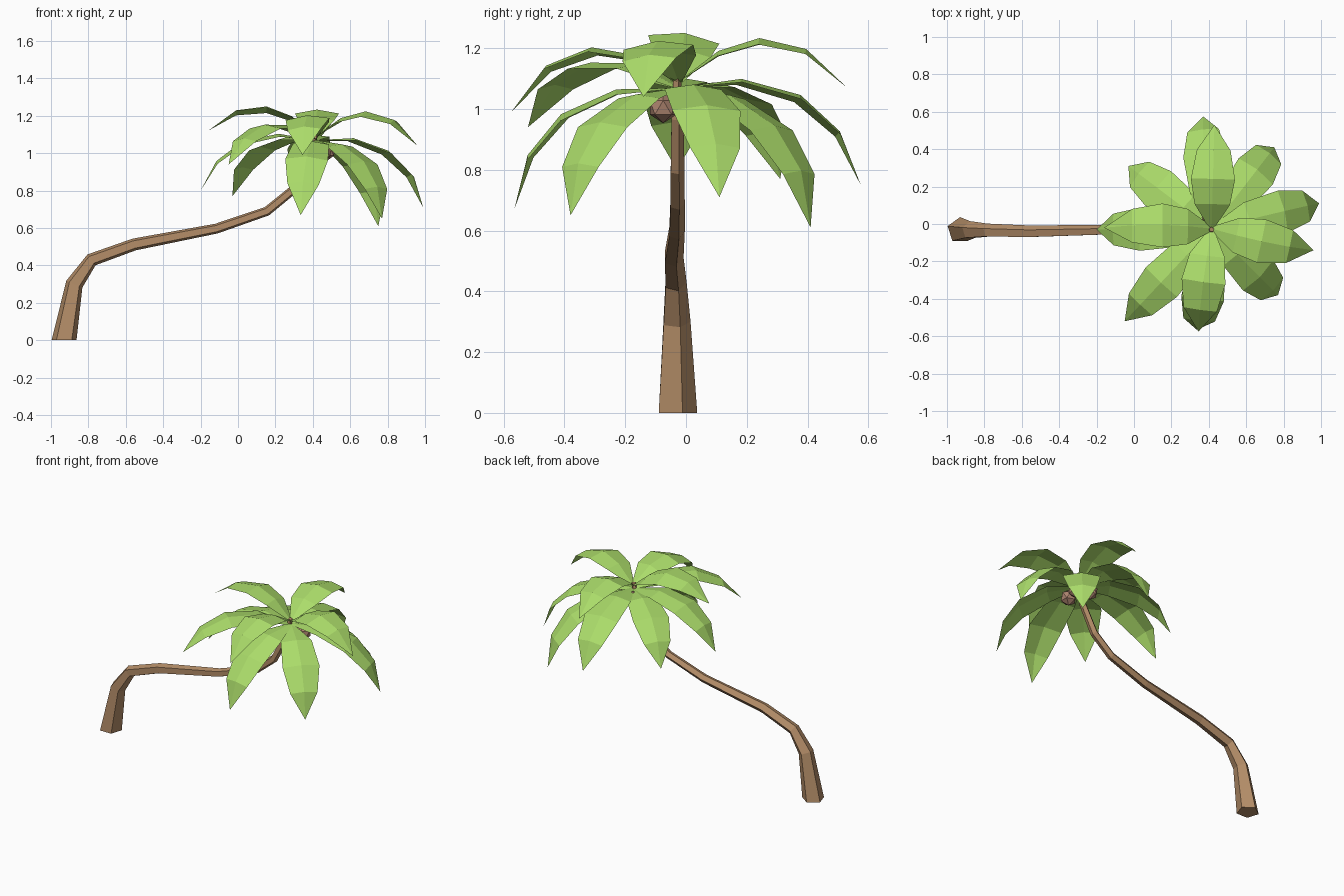
import bpy, math
from mathutils import Vector, Quaternion

if "Cube" in bpy.data.objects:
    bpy.data.objects.remove(bpy.data.objects["Cube"])


def material(name, col):
    m = bpy.data.materials.new(name)
    m.diffuse_color = (*col, 1)
    m.use_nodes = True
    m.node_tree.nodes["Principled BSDF"].inputs["Base Color"].default_value = m.diffuse_color
    return m


BARK = material("bark brown", (0.46, 0.27, 0.14))
LEAF = material("leaf green", (0.41, 0.72, 0.145))
NUT = material("nut brown", (0.42, 0.23, 0.16))


def make(name, verts, faces, mat):
    me = bpy.data.meshes.new(name)
    me.from_pydata([tuple(v) for v in verts], [], faces)
    me.materials.append(mat)
    ob = bpy.data.objects.new(name, me)
    bpy.context.collection.objects.link(ob)
    return ob


# Trunk: five-sided tube swept along a bent path (x, y, z, radius)
path = [(-0.93, -0.033, 0, 0.07), (-0.875, -0.034, 0.30, 0.049),
        (-0.783, -0.036, 0.43, 0.038), (-0.555, -0.042, 0.512, 0.034),
        (-0.115, -0.032, 0.597, 0.028), (0.155, -0.03, 0.69, 0.026),
        (0.29, -0.03, 0.80, 0.025), (0.38, -0.03, 0.97, 0.022),
        (0.415, -0.03, 1.105, 0.014)]
N = 5
verts, faces = [], []
for i, (x, y, z, r) in enumerate(path):
    a, b = path[max(i - 1, 0)], path[min(i + 1, len(path) - 1)]
    d1 = Vector((x - a[0], 0, z - a[2])).normalized()
    d2 = Vector((b[0] - x, 0, b[2] - z)).normalized()
    d = (d1 + d2).normalized() if i else Vector((0, 0, 1))
    side = Vector((d.z, 0, -d.x))
    for k in range(N):
        t = math.radians(18 + 72 * k)
        verts.append(Vector((x, y, z)) + side * r * math.cos(t) + Vector((0, r * math.sin(t), 0)))
for i in range(len(path) - 1):
    for k in range(N):
        p, q = i * N + k, i * N + (k + 1) % N
        faces.append((p, q, q + N, p + N))
faces.append(tuple(range(N))[::-1])
faces.append(tuple(range(len(verts) - N, len(verts))))
make("trunk", verts, faces, BARK)


# Fronds: arched sheets folded along the midrib, from the crown to a given tip
def frond(verts, faces, root, tip, roll, arch, profile, fold):
    root, tip = Vector(root), Vector(tip)
    chord = tip - root
    length, u = chord.length, chord.normalized()
    s = Vector((0, 0, 1)).cross(u).normalized()
    s.rotate(Quaternion(u, math.radians(roll)))
    n = u.cross(s)
    o = len(verts)
    for along, rise, half in profile:
        c = root + u * along * length + n * rise * arch * length
        drop = n * half * fold
        verts.extend([c + s * half - drop, c, c - s * half - drop])
    verts.append(tip)
    for i in range(len(profile) - 1):
        p = o + 3 * i
        faces.append((p, p + 1, p + 4, p + 3))
        faces.append((p + 1, p + 2, p + 5, p + 4))
    p, e = o + 3 * (len(profile) - 1), len(verts) - 1
    faces.append((p, p + 1, e))
    faces.append((p + 1, p + 2, e))


def crown(name, root, leaves, profile):
    verts, faces = [], []
    for tip, roll, arch in leaves:
        frond(verts, faces, root, tip, roll, arch, profile, 0.18)
    make(name, verts, faces, LEAF)


# Each frond: tip, roll in degrees, arch scale
crown("upper_fronds", (0.415, -0.025, 1.09),
      [((-0.16, -0.02, 1.12), 7, 0.93), ((0.96, -0.14, 1.04), 4, 1.03),
       ((0.43, 0.53, 1.07), 0, 1), ((0.345, -0.575, 0.99), 3, 1.05)],
      [(0, 0, 0.012), (0.23, 0.19, 0.095), (0.47, 0.275, 0.118), (0.75, 0.22, 0.09)])

crown("lower_fronds", (0.415, -0.025, 1.07),
      [((-0.20, -0.03, 0.80), 0, 1), ((0.99, 0.11, 0.71), -1, 1.03),
       ((0.37, 0.575, 0.75), -3, 1.1), ((0.335, -0.565, 0.67), -3, 1.05),
       ((0.75, 0.41, 0.61), 0, 1), ((0.77, -0.38, 0.65), 0, 1),
       ((-0.03, 0.31, 0.77), 0, 1), ((-0.05, -0.52, 0.94), 0, 1)],
      [(0, 0, 0.012), (0.25, 0.165, 0.096), (0.54, 0.225, 0.115), (0.79, 0.165, 0.085)])

# Coconuts clustered under the crown
for i, loc in enumerate([(0.455, -0.075, 1.005), (0.475, 0.02, 1.01), (0.375, 0.03, 1.03)]):
    bpy.ops.mesh.primitive_ico_sphere_add(subdivisions=1, radius=0.052, location=loc)
    ob = bpy.context.object
    ob.name = f"coconut_{i + 1}"
    ob.data.materials.append(NUT)
